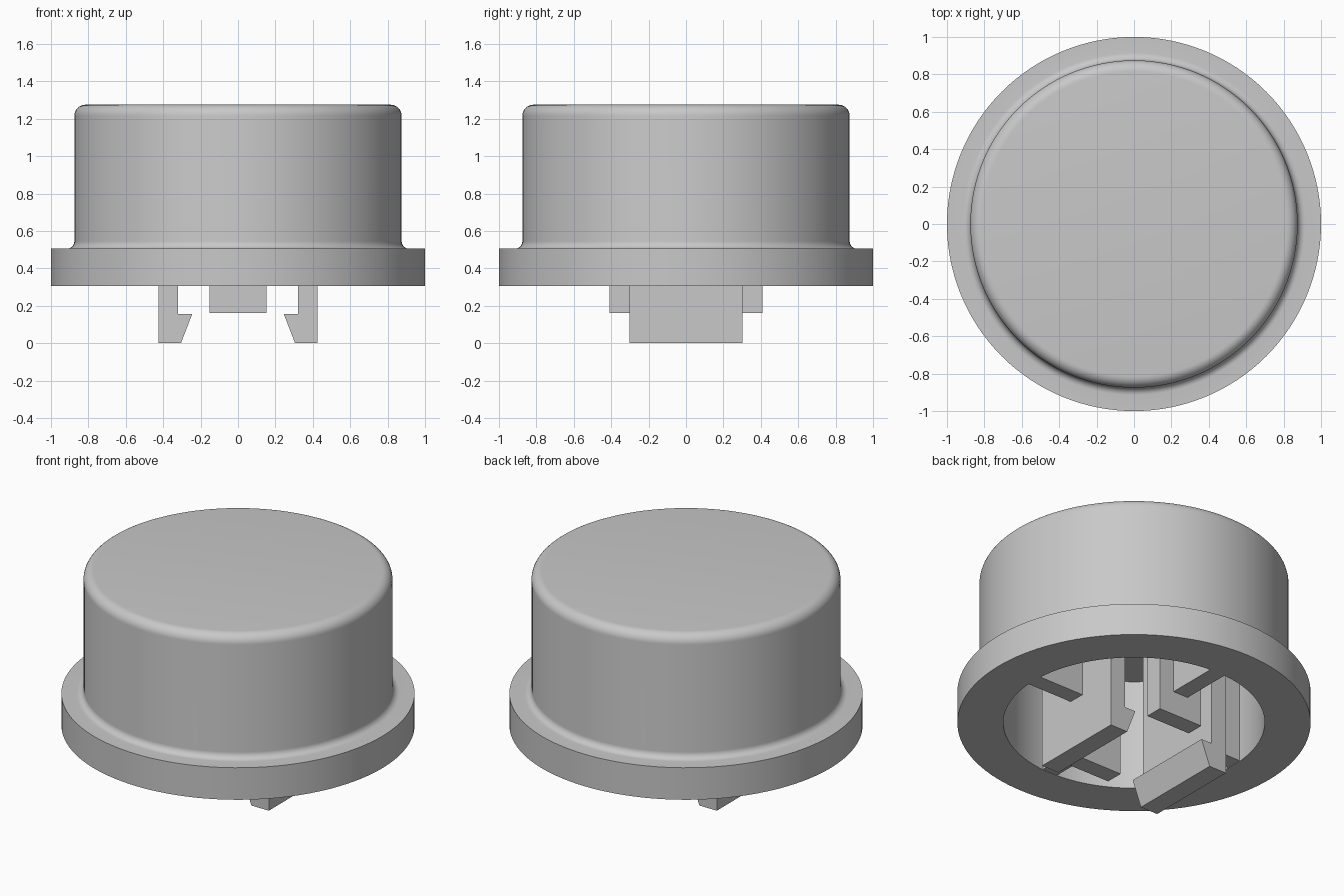
import bpy, bmesh, math
from mathutils import Matrix

old = bpy.data.objects.get("Cube")
if old:
    bpy.data.objects.remove(old, do_unlink=True)

GREY = (0.58, 0.58, 0.58, 1)
mat = bpy.data.materials.new("light grey plastic")
mat.use_nodes = True
mat.diffuse_color = GREY
mat.node_tree.nodes["Principled BSDF"].inputs["Base Color"].default_value = GREY

BASE, RIM, TOP, CEILING = 0.305, 0.505, 1.275, 1.0
BORE = 0.74


def finish(bm, name):
    bmesh.ops.recalc_face_normals(bm, faces=bm.faces)
    mesh = bpy.data.meshes.new(name)
    bm.to_mesh(mesh)
    bm.free()
    mesh.materials.append(mat)
    ob = bpy.data.objects.new(name, mesh)
    bpy.context.collection.objects.link(ob)
    return ob


def arc(cx, cz, r, start, end, steps=8):
    angles = [math.radians(start + (end - start) * i / steps) for i in range(steps + 1)]
    return [(cx + r * math.cos(a), cz + r * math.sin(a)) for a in angles]


def lathe(name, profile, sides=128):
    bm = bmesh.new()
    verts = [bm.verts.new((r, 0, z)) for r, z in profile]
    edges = [bm.edges.new(pair) for pair in zip(verts, verts[1:])]
    bmesh.ops.spin(bm, geom=verts + edges, cent=(0, 0, 0), axis=(0, 0, 1),
                   angle=math.tau, steps=sides, use_merge=True)
    bmesh.ops.remove_doubles(bm, verts=bm.verts, dist=1e-5)
    return finish(bm, name)


def extrude_xz(name, profile, half_width, turn):
    """Extrude an xz outline along y, then turn it about z."""
    bm = bmesh.new()
    face = bm.faces.new([bm.verts.new((x, -half_width, z)) for x, z in profile])
    out = bmesh.ops.extrude_face_region(bm, geom=[face])
    moved = [v for v in out["geom"] if isinstance(v, bmesh.types.BMVert)]
    bmesh.ops.translate(bm, verts=moved, vec=(0, 2 * half_width, 0))
    bmesh.ops.rotate(bm, verts=bm.verts, matrix=Matrix.Rotation(math.radians(turn), 3, "Z"))
    return finish(bm, name)


def block(x0, x1, z0, z1):
    return [(x0, z0), (x1, z0), (x1, z1), (x0, z1)]


# Hollow cap with flange, base fillet and rounded top edge
profile = [(0, CEILING), (BORE, CEILING), (BORE, BASE), (1, BASE), (1, RIM)]
profile += arc(0.915, RIM + 0.04, 0.04, 270, 180)
profile += arc(0.815, TOP - 0.06, 0.06, 0, 90)
profile += [(0, TOP)]
cap = lathe("button_cap", profile)
bpy.context.view_layer.objects.active = cap
cap.select_set(True)
bpy.ops.object.shade_smooth_by_angle(angle=math.radians(30))

# Snap hooks on the left and right, with inward lips
hook = [(0.425, 0), (0.305, 0), (0.245, 0.155), (0.32, 0.155),
        (0.32, CEILING), (0.425, CEILING)]
for side, turn in (("left", 0), ("right", 180)):
    extrude_xz(side + "_snap_hook", hook, 0.303, turn)

# Stop posts at the back and front
for side, turn in (("back", 90), ("front", 270)):
    extrude_xz(side + "_stop_post", block(0.30, 0.41, 0.16, CEILING), 0.153, turn)

# Ribs joining the hooks and posts to the wall
for side, turn, inner in (("left", 0, 0.425), ("back", 90, 0.41),
                          ("right", 180, 0.425), ("front", 270, 0.41)):
    extrude_xz(side + "_rib", block(inner, BORE, BASE + 0.003, CEILING), 0.052, turn)
